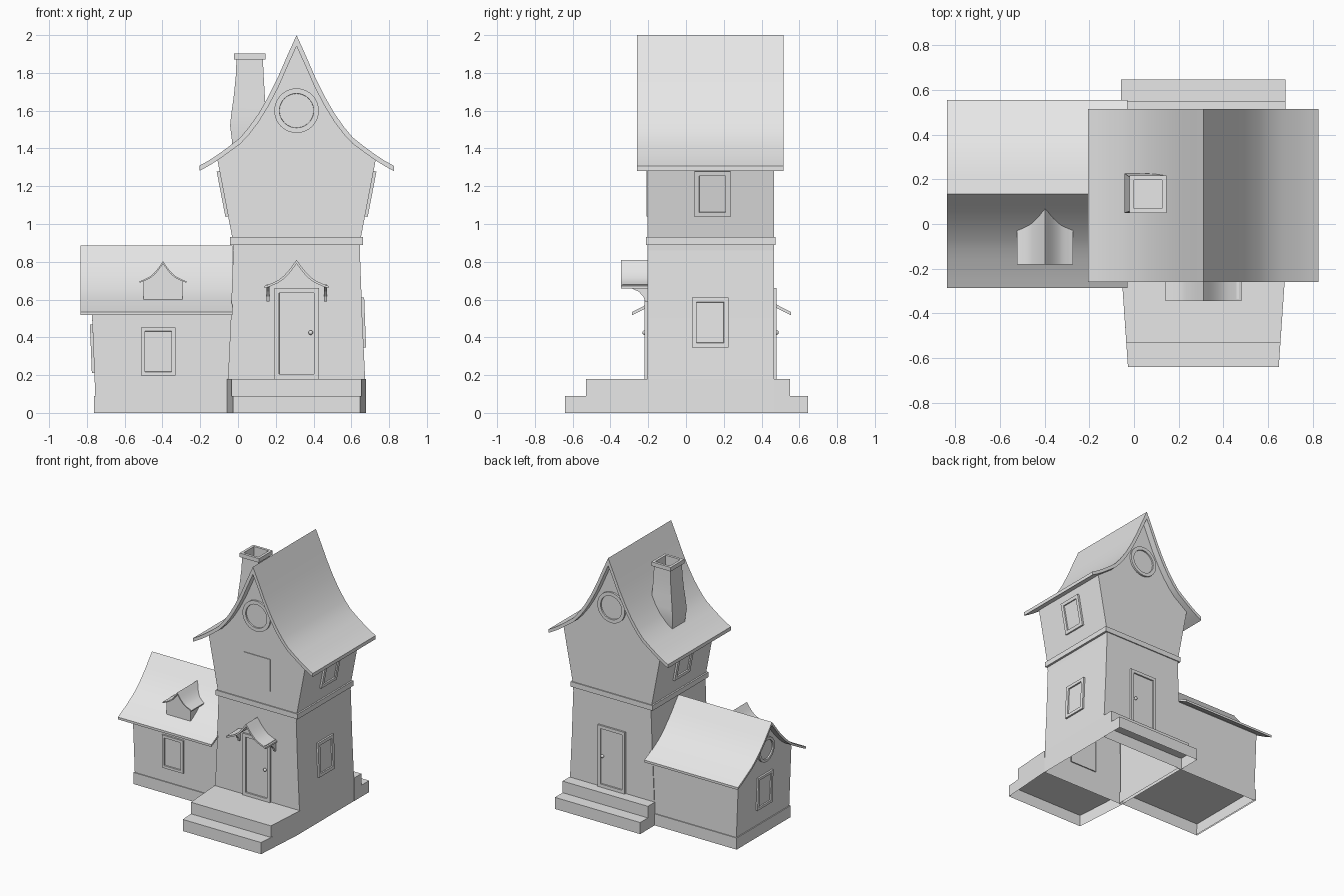
import bpy, bmesh, math
from mathutils import Matrix, Vector

cube = bpy.data.objects.get("Cube")
if cube:
    bpy.data.objects.remove(cube, do_unlink=True)

grey = bpy.data.materials.new("plain_grey")
grey.use_nodes = True
grey.diffuse_color = (0.8, 0.8, 0.8, 1)
grey.node_tree.nodes["Principled BSDF"].inputs["Base Color"].default_value = (0.8, 0.8, 0.8, 1)


def finish(name, bm, smooth=False, normals=True):
    if normals:
        bmesh.ops.recalc_face_normals(bm, faces=bm.faces[:])
    mesh = bpy.data.meshes.new(name)
    bm.to_mesh(mesh)
    bm.free()
    mesh.materials.append(grey)
    ob = bpy.data.objects.new(name, mesh)
    bpy.context.scene.collection.objects.link(ob)
    if smooth:
        bpy.ops.object.select_all(action='DESELECT')
        ob.select_set(True)
        bpy.context.view_layer.objects.active = ob
        bpy.ops.object.shade_smooth_by_angle(angle=math.radians(35))
    return ob


def prism(name, pts, axis, a, b, skip=None, cap_a=True, smooth=False):
    """Extrude a 2D outline along an axis; skip = index of a side left open."""
    place = {'x': lambda p, t: (t, p[0], p[1]),
             'y': lambda p, t: (p[0], t, p[1]),
             'z': lambda p, t: (p[0], p[1], t)}[axis]
    bm = bmesh.new()
    va = [bm.verts.new(place(p, a)) for p in pts]
    vb = [bm.verts.new(place(p, b)) for p in pts]
    n = len(pts)
    if cap_a:
        bm.faces.new(va[::-1])
    bm.faces.new(vb)
    for i in range(n):
        if i != skip:
            j = (i + 1) % n
            bm.faces.new((va[i], va[j], vb[j], vb[i]))
    return finish(name, bm, smooth)


def loft(name, sections, smooth=False):
    """Join rectangles (z, x0, x1, y0, y1) and close the last one."""
    bm = bmesh.new()
    rings = [[bm.verts.new(c) for c in ((x0, y0, z), (x1, y0, z), (x1, y1, z), (x0, y1, z))]
             for z, x0, x1, y0, y1 in sections]
    for r, s in zip(rings, rings[1:]):
        for i in range(4):
            j = (i + 1) % 4
            bm.faces.new((r[i], r[j], s[j], s[i]))
    bm.faces.new(rings[-1])
    return finish(name, bm, smooth)


# Concave roof curve, from ridge to eave in unit size
SWEEP = [(0, 1), (.1, .835), (.19, .68), (.29, .53), (.39, .40), (.49, .295),
         (.58, .215), (.70, .145), (.82, .08), (.91, .037), (1, 0)]


def curve(half, top, eave, straight=0.0):
    return [(u * half, eave + (top - eave) * (h * (1 - straight) + (1 - u) * straight))
            for u, h in SWEEP]


def lowered(pts, t):
    """Shift a roof curve down by thickness t measured across the slope."""
    out = []
    for i, (x, z) in enumerate(pts):
        x0, z0 = pts[max(i - 1, 0)]
        x1, z1 = pts[min(i + 1, len(pts) - 1)]
        out.append((x, z - t * math.hypot(1, (z1 - z0) / (x1 - x0))))
    return out


def both_sides(pts, mid):
    return [(mid - x, z) for x, z in reversed(pts)] + [(mid + x, z) for x, z in pts[1:]]


def roof(name, pts, mid, axis, a, b, t):
    outline = both_sides(pts, mid) + both_sides(lowered(pts, t), mid)[::-1]
    return prism(name, outline, axis, a, b, smooth=True)


def gable_outline(wall, pts, mid, t):
    """Wall points (offset, z) going up, topped by the underside of the roof curve."""
    under = [p for p in lowered(pts, t) if p[0] < wall[-1][0] - 0.01]
    return both_sides(under + wall[::-1], mid)


def opening(name, outline, loc, turn=0, tilt=0, frame=0.025, depth=0.014, recess=0.01):
    """Framed panel on a wall, facing -y before turning."""
    bm = bmesh.new()
    face = bm.faces.new([bm.verts.new((x, -depth, z)) for x, z in outline])
    edges = face.edges[:]
    side = bmesh.ops.extrude_edge_only(bm, edges=edges)
    bmesh.ops.translate(bm, vec=(0, depth + 0.008, 0),
                        verts=[v for v in side["geom"] if isinstance(v, bmesh.types.BMVert)])
    if frame:
        bmesh.ops.inset_individual(bm, faces=[face], thickness=frame, use_even_offset=True)
        bmesh.ops.inset_individual(bm, faces=[face], thickness=0.001, depth=-recess,
                                   use_even_offset=True)
    bm.transform(Matrix.Translation(loc) @ Matrix.Rotation(math.radians(turn), 4, 'Z')
                 @ Matrix.Rotation(tilt, 4, 'X'))
    return finish(name, bm, normals=False)


def rect(w, h):
    return [(-w / 2, -h / 2), (w / 2, -h / 2), (w / 2, h / 2), (-w / 2, h / 2)]


def disc(r, n=40):
    return [(r * math.cos(i * math.tau / n), r * math.sin(i * math.tau / n)) for i in range(n)]


CX, CY = 0.31, 0.13          # tower centre
FRONT, BACK = -0.205, 0.465  # tower walls

# Tower walls and roof
tower_curve = curve(0.515, 2.0, 1.308)
tower_wall = [(.365, 0), (.363, .18), (.348, .5), (.335, .86), (.337, .91), (.42, 1.345)]
outline = gable_outline(tower_wall, tower_curve, CX, 0.016)
prism("tower_walls", outline, 'y', FRONT, BACK, skip=len(outline) - 1)
roof("tower_roof", tower_curve, CX, 'y', -0.26, 0.515, 0.024)
prism("tower_band", [(CX - .353, FRONT - .008), (CX + .353, FRONT - .008),
                     (CX + .353, BACK + .008), (CX - .353, BACK + .008)], 'z', .89, .93)

# Steps, open underneath
for label, y_wall, y_low, y_high, narrow in (("front", FRONT, -.64, -.53, .03),
                                             ("back", BACK, .645, .55, 0)):
    for part, y, z0, z1 in (("lower", y_low, 0, .09), ("upper", y_high, .09, .18)):
        w = .367 - narrow * (1 if part == "lower" else .75)
        prism(f"{label}_{part}_step", [(CX - .367, y_wall), (CX + .367, y_wall),
                                       (CX + w, y), (CX - w, y)], 'z', z0, z1, cap_a=False)

# Annex walls, leaning out at the gable end, with plinth and roof
AY = 0.135
annex_curve = curve(0.42, 0.885, 0.535, 0.3)
outline = gable_outline([(.325, 0), (.325, .56)], annex_curve, AY, 0.01)
annex = prism("annex_walls", outline, 'x', -.752, -.03, skip=len(outline) - 1)
for v in annex.data.vertices:
    if v.co.x < -.5:
        v.co.x -= .04 * v.co.z
prism("annex_plinth", [(-.763, AY - .332), (-.03, AY - .332), (-.03, AY + .332),
                       (-.763, AY + .332)], 'z', 0, .09, cap_a=False)
roof("annex_roof", annex_curve, AY, 'x', -.835, -.03, 0.016)

# Dormer on the annex roof
dormer_curve = curve(0.125, 0.803, 0.697)
outline = gable_outline([(.103, .6), (.103, .70)], dormer_curve, -.397, 0.005)
prism("dormer_walls", outline, 'y', -.163, 0.0, skip=len(outline) - 1)
roof("dormer_roof", dormer_curve, -.397, 'y', -.182, .07, 0.008)

# Porch roof and its brackets
roof("porch_roof", curve(0.17, 0.81, 0.672), CX, 'y', -.345, -.2, 0.012)
for label, s in (("left", 1), ("right", -1)):
    x = CX + s * .152
    prism(f"porch_{label}_bracket",
          [(-.2, .68), (-.335, .68), (-.335, .668), (-.29, .66), (-.25, .642),
           (-.225, .615), (-.217, .59), (-.2, .59)], 'x', x - .008, x + .008)

# Chimney with hollow cap
loft("chimney", [(1.36, -.025, .12, .06, .2), (1.44, -.032, .13, .055, .215),
                 (1.52, -.042, .143, .05, .225), (1.58, -.036, .147, .052, .222),
                 (1.68, -.022, .142, .056, .212), (1.78, -.012, .136, .06, .207),
                 (1.87, -.008, .132, .062, .205), (1.87, -.02, .146, .05, .217),
                 (1.902, -.02, .146, .05, .217), (1.902, .0, .126, .07, .197),
                 (1.80, .0, .126, .07, .197)], smooth=True)

# Tower doors with knobs
for label, y, turn, s in (("front", FRONT, 0, -1), ("back", BACK, 180, 1)):
    opening(f"{label}_door", rect(.235, .48), (CX, y, .42), turn)
    bm = bmesh.new()
    bmesh.ops.create_uvsphere(bm, u_segments=16, v_segments=10, radius=.012)
    bm.transform(Matrix.Translation((.385, y + s * .014, .425)))
    finish(f"{label}_door_knob", bm, smooth=True)
    opening(f"{label}_round_window", disc(.118), (CX, y, 1.6), turn, frame=.027)

# Tower windows
opening("front_upper_window", rect(.225, .25), (CX, FRONT, 1.165), frame=0, depth=.005)
for label, s in (("left", 1), ("right", -1)):
    opening(f"{label}_upper_window", rect(.19, .245), (CX + s * .386, .14, 1.16),
            s * 90, tilt=.19)
opening("left_lower_window", rect(.195, .265), (CX + .349, .128, .478), 90, tilt=-.038)

# Annex windows
opening("annex_front_window", rect(.182, .255), (-.422, AY - .325, .325), frame=.02)
opening("annex_end_window", rect(.182, .255), (-.765, AY, .34), -90, tilt=.04, frame=.02)
opening("annex_end_round_window", disc(.095), (-.779, AY, .66), -90, tilt=.04, frame=.02)
